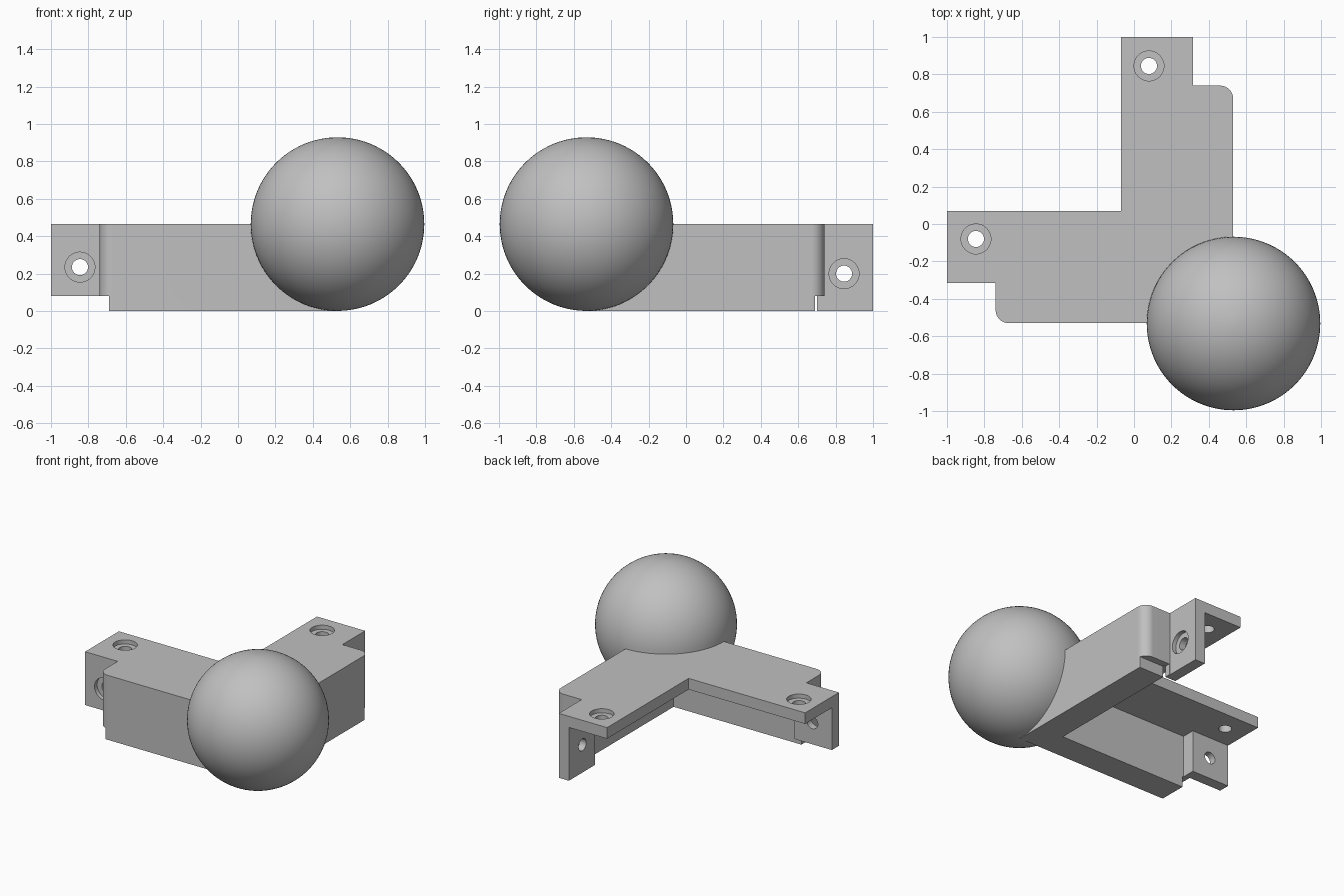
import bpy, bmesh, math
from mathutils import Vector

if "Cube" in bpy.data.objects:
    bpy.data.objects.remove(bpy.data.objects["Cube"], do_unlink=True)

TOP = 0.465      # bracket height, also the ball centre
PLATE = 0.385    # underside of the top plate


def mirrored(points):
    """Reflect a leg outline across the diagonal, keeping the loop order."""
    return [(-y, -x) for x, y in reversed(points)]


def make_object(name, bm):
    bmesh.ops.recalc_face_normals(bm, faces=bm.faces)
    mesh = bpy.data.meshes.new(name)
    bm.to_mesh(mesh)
    bm.free()
    obj = bpy.data.objects.new(name, mesh)
    bpy.context.collection.objects.link(obj)
    return obj


def prism(name, outline, z0, z1):
    bm = bmesh.new()
    face = bm.faces.new([bm.verts.new((x, y, z0)) for x, y in outline])
    new = bmesh.ops.extrude_face_region(bm, geom=[face])["geom"]
    verts = [g for g in new if isinstance(g, bmesh.types.BMVert)]
    bmesh.ops.translate(bm, verts=verts, vec=(0, 0, z1 - z0))
    return make_object(name, bm)


def box(name, x0, x1, y0, y1, z0, z1):
    return prism(name, [(x0, y0), (x1, y0), (x1, y1), (x0, y1)], z0, z1)


def cylinder(name, centre, axis, radius, depth):
    bm = bmesh.new()
    bmesh.ops.create_cone(bm, cap_ends=True, segments=40, radius1=radius,
                          radius2=radius, depth=depth)
    bm.transform(Vector(axis).to_track_quat("Z", "Y").to_matrix().to_4x4())
    bmesh.ops.translate(bm, verts=bm.verts, vec=centre)
    return make_object(name, bm)


def combine(target, other, operation):
    """Apply a boolean and discard the helper."""
    mod = target.modifiers.new("boolean", "BOOLEAN")
    mod.operation, mod.object, mod.solver = operation, other, "EXACT"
    bpy.context.view_layer.objects.active = target
    bpy.ops.object.modifier_apply(modifier=mod.name)
    bpy.data.objects.remove(other, do_unlink=True)


# Outline of one leg: inner corner, tab, rounded outer end
R = 0.07
arc = [(-0.67 - R * math.sin(a), -0.46 - R * math.cos(a))
       for a in [math.pi / 2 * (1 - i / 8) for i in range(9)]]
leg = [(-1, 0.07), (-1, -0.315), (-0.74, -0.315)] + arc
outline = [(-0.07, 0.07)] + leg + [(0.53, -0.53)] + mirrored(leg)
bracket = prism("corner_bracket", outline, 0, TOP)

# Ball on the outer corner
bm = bmesh.new()
bmesh.ops.create_uvsphere(bm, u_segments=96, v_segments=48, radius=0.464)
bmesh.ops.translate(bm, verts=bm.verts, vec=(0.532, -0.532, TOP))
combine(bracket, make_object("ball", bm), "UNION")

# Hollow under the plate, leaving thick leg walls and thin tab walls
half = [(-1.2, -0.235), (-0.70, -0.235), (-0.70, -0.33)]
hollow = [(-1.2, 1.2)] + half + [(0.33, -0.33)] + mirrored(half)
combine(bracket, prism("hollow", hollow, -0.2, PLATE), "DIFFERENCE")

# Lower notches at the leg ends
combine(bracket, box("left_notch", -1.2, -0.69, -0.7, 0, -0.2, 0.08), "DIFFERENCE")
combine(bracket, box("back_notch", 0.32, 0.7, 0.69, 0.9, -0.2, 0.08), "DIFFERENCE")

# Counterbored screw holes: surface point and outward axis
holes = [((-0.845, -0.08, TOP), (0, 0, 1)),
         ((0.08, 0.845, TOP), (0, 0, 1)),
         ((-0.845, -0.315, 0.235), (0, -1, 0)),
         ((0.315, 0.845, 0.2), (1, 0, 0))]
for point, axis in holes:
    for radius, depth in ((0.08, 0.06), (0.043, 0.3)):
        combine(bracket, cylinder("screw_hole", point, axis, radius, depth), "DIFFERENCE")

# Single grey colour
grey = bpy.data.materials.new("grey")
grey.use_nodes = True
colour = (0.53, 0.53, 0.53, 1)
grey.diffuse_color = colour
grey.node_tree.nodes["Principled BSDF"].inputs["Base Color"].default_value = colour
bracket.data.materials.clear()
bracket.data.materials.append(grey)
for poly in bracket.data.polygons:
    poly.material_index = 0

# Smooth the ball and curves, keep flat faces flat
bpy.ops.object.select_all(action="DESELECT")
bracket.select_set(True)
bpy.context.view_layer.objects.active = bracket
bpy.ops.object.shade_smooth_by_angle(angle=math.radians(25))
weighted = bracket.modifiers.new("flat_normals", "WEIGHTED_NORMAL")
weighted.keep_sharp = True
